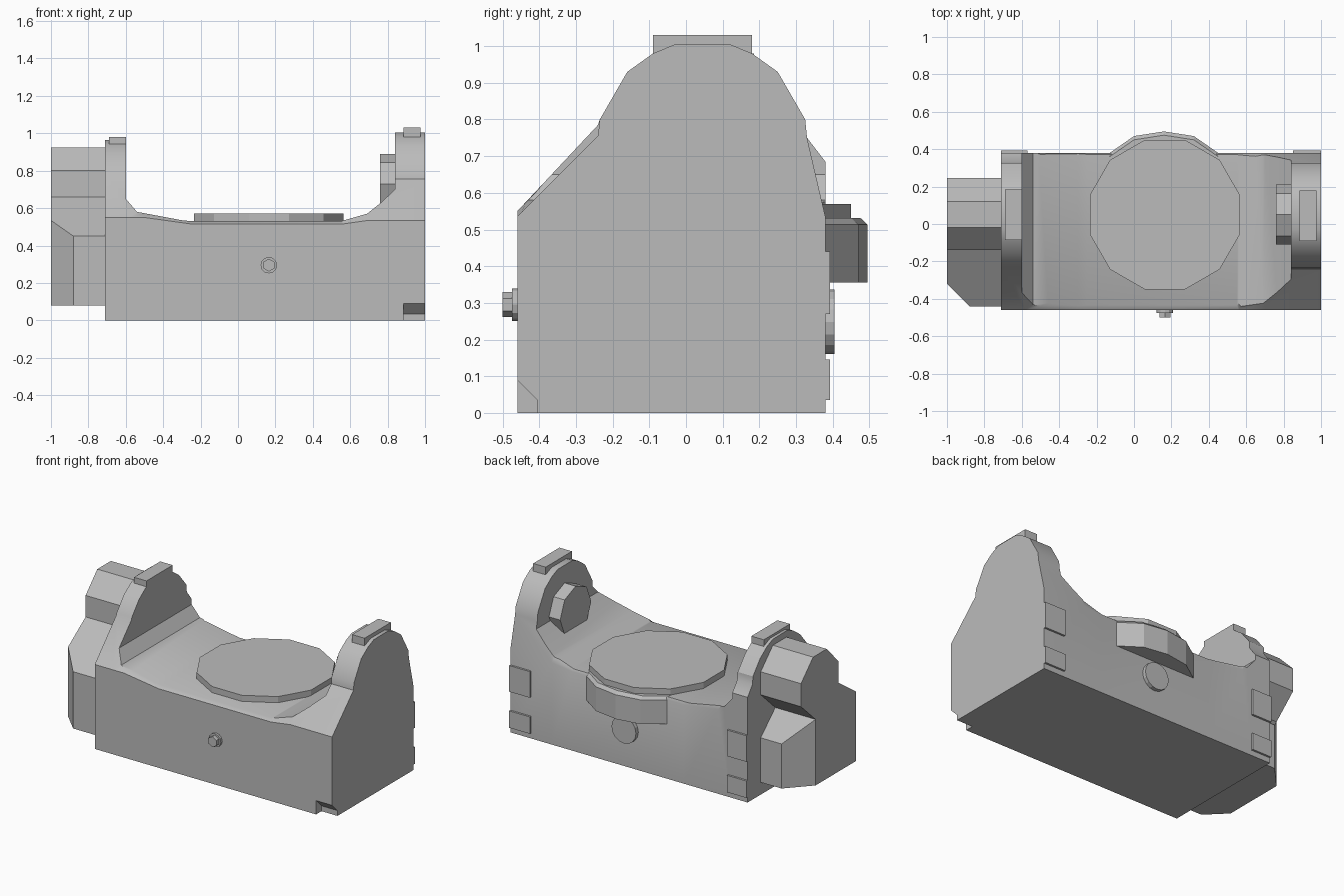
import bpy, bmesh, math

default = bpy.data.objects.get("Cube")
if default:
    bpy.data.objects.remove(default, do_unlink=True)

grey = bpy.data.materials.new("plain grey")
grey.use_nodes = True
grey.diffuse_color = (0.5, 0.5, 0.5, 1)
grey.node_tree.nodes["Principled BSDF"].inputs["Base Color"].default_value = (0.5, 0.5, 0.5, 1)


def loft(name, rings):
    """Skin matching closed rings of points and cap both ends."""
    bm = bmesh.new()
    loops = [[bm.verts.new(p) for p in ring] for ring in rings]
    n = len(loops[0])
    for a, b in zip(loops, loops[1:]):
        for i in range(n):
            j = (i + 1) % n
            bm.faces.new((a[i], a[j], b[j], b[i]))
    bm.faces.new(loops[0][::-1])
    bm.faces.new(loops[-1])
    bmesh.ops.recalc_face_normals(bm, faces=bm.faces)
    mesh = bpy.data.meshes.new(name)
    bm.to_mesh(mesh)
    bm.free()
    mesh.materials.append(grey)
    ob = bpy.data.objects.new(name, mesh)
    bpy.context.collection.objects.link(ob)
    return ob


def prism(name, axis, profile, lo, hi):
    """Extrude a 2D profile along an axis; the profile uses the other two axes in order."""
    def place(p, d):
        p = list(p)
        p.insert("xyz".index(axis), d)
        return p
    return loft(name, [[place(p, d) for p in profile] for d in (lo, hi)])


def box(name, x, y, z):
    return prism(name, "z", [(x[0], y[0]), (x[1], y[0]), (x[1], y[1]), (x[0], y[1])], *z)


def ngon(cx, cy, r, sides, turn=0.0):
    return [(cx + r * math.cos(math.tau * (i + turn) / sides),
             cy + r * math.sin(math.tau * (i + turn) / sides)) for i in range(sides)]


def boolean(ob, cutter, operation):
    mod = ob.modifiers.new("cut", "BOOLEAN")
    mod.operation = operation
    mod.solver = "EXACT"
    mod.object = cutter
    bpy.context.view_layer.update()
    graph = bpy.context.evaluated_depsgraph_get()
    mesh = bpy.data.meshes.new_from_object(ob.evaluated_get(graph))
    ob.modifiers.clear()
    ob.data = mesh
    bpy.data.objects.remove(cutter, do_unlink=True)


# Body: cross-sections along x, with arched ends
ARCH = [(-0.235, 0.80), (-0.16, 0.93), (-0.09, 0.98), (-0.03, 1.005),
        (0.12, 1.005), (0.18, 0.98), (0.25, 0.93), (0.325, 0.80)]


def section(x, front, front_top, back, back_top, drop):
    pts = [(-0.46, 0), (-0.46, front), (-0.24, front_top)]
    pts += [(y, z - drop if z > 0.81 else z) for y, z in ARCH]
    pts += [(0.33, back_top), (0.38, back), (0.38, 0)]
    return [(x, y, z) for y, z in pts]


body = loft("body", [
    section(-0.71, 0.55, 0.785, 0.685, 0.75, 0.04),
    section(-0.58, 0.55, 0.785, 0.685, 0.75, 0.04),
    section(-0.50, 0.55, 0.775, 0.55, 0.70, 0.04),
    section(-0.25, 0.515, 0.64, 0.515, 0.60, 0.02),
    section(0.56, 0.515, 0.64, 0.515, 0.60, 0.0),
    section(0.70, 0.535, 0.755, 0.535, 0.75, 0.0),
    section(1.0, 0.535, 0.755, 0.535, 0.75, 0.0)])

# Saddle hollow between the end walls
hollow = prism("hollow", "y", [
    (-0.60, 1.2), (-0.60, 0.65), (-0.54, 0.58), (-0.30, 0.535), (-0.25, 0.53), (0.55, 0.53),
    (0.69, 0.57), (0.765, 0.63), (0.84, 0.70), (0.84, 1.2)], -0.8, 0.8)
boolean(body, hollow, "DIFFERENCE")

# Notch under the front corner
notch = prism("notch", "x", [(-0.6, -0.1), (-0.405, -0.1), (-0.405, 0.035),
                             (-0.46, 0.09), (-0.6, 0.23)], 0.885, 1.1)
boolean(body, notch, "DIFFERENCE")

# Rounded bulge on the back edge, with a chamfered rim
OUTER = [(-0.13, 0.3), (-0.13, 0.38), (0.0, 0.47), (0.16, 0.495),
         (0.32, 0.47), (0.45, 0.38), (0.45, 0.3)]
INNER = [(x, y - 0.02 if y > 0.35 else y) for x, y in OUTER]
loft("back_bulge", [[(x, y, z) for x, y in ring]
                    for ring, z in ((OUTER, 0.355), (OUTER, 0.513), (INNER, 0.532))])

# Round table and spindle hub
prism("table_disc", "z", ngon(0.165, 0.05, 0.414, 12, 0.5), 0.50, 0.57)
prism("spindle_hub", "x", ngon(0.05, 0.73, 0.16, 8), 0.76, 0.86)

# Caps on the end walls
box("right_end_cap", (-0.69, -0.60), (-0.085, 0.185), (0.92, 0.98))
box("left_end_cap", (0.885, 0.975), (-0.09, 0.18), (0.98, 1.03))

# Side housing with a V groove at the back
housing = prism("side_housing", "x", [
    (-0.44, 0.08), (-0.44, 0.45), (-0.14, 0.66), (-0.14, 0.80), (-0.02, 0.925), (0.12, 0.925),
    (0.245, 0.80), (0.245, 0.65), (0.095, 0.51), (0.245, 0.37), (0.245, 0.08)], -1.0, -0.705)
front_wedge = prism("front_wedge", "z", [(-0.78, -0.54), (-1.1, -0.54), (-1.1, -0.22)], -0.1, 0.9)
boolean(housing, front_wedge, "DIFFERENCE")
back_wedge = prism("back_wedge", "z", [(-0.767, 0.345), (-1.1, 0.345), (-1.1, -0.012)], -0.1, 0.508)
boolean(housing, back_wedge, "DIFFERENCE")

# Pads and round cover on the back
for side, x in (("right", (-0.71, -0.57)), ("left", (0.85, 1.0))):
    for level, z in (("lower", (0.035, 0.145)), ("upper", (0.27, 0.44))):
        box(f"{side}_{level}_pad", x, (0.37, 0.393), z)
prism("round_cover", "y", ngon(0.165, 0.248, 0.088, 16), 0.37, 0.405)

# Front fitting
prism("fitting_collar", "y", ngon(0.165, 0.295, 0.044, 12), -0.475, -0.45)
prism("fitting_nut", "y", ngon(0.165, 0.295, 0.034, 6, 0.5), -0.50, -0.47)

# Soften the gentle curves of the body only
bpy.ops.object.select_all(action="DESELECT")
body.select_set(True)
bpy.context.view_layer.objects.active = body
bpy.ops.object.shade_smooth_by_angle(angle=math.radians(32))
